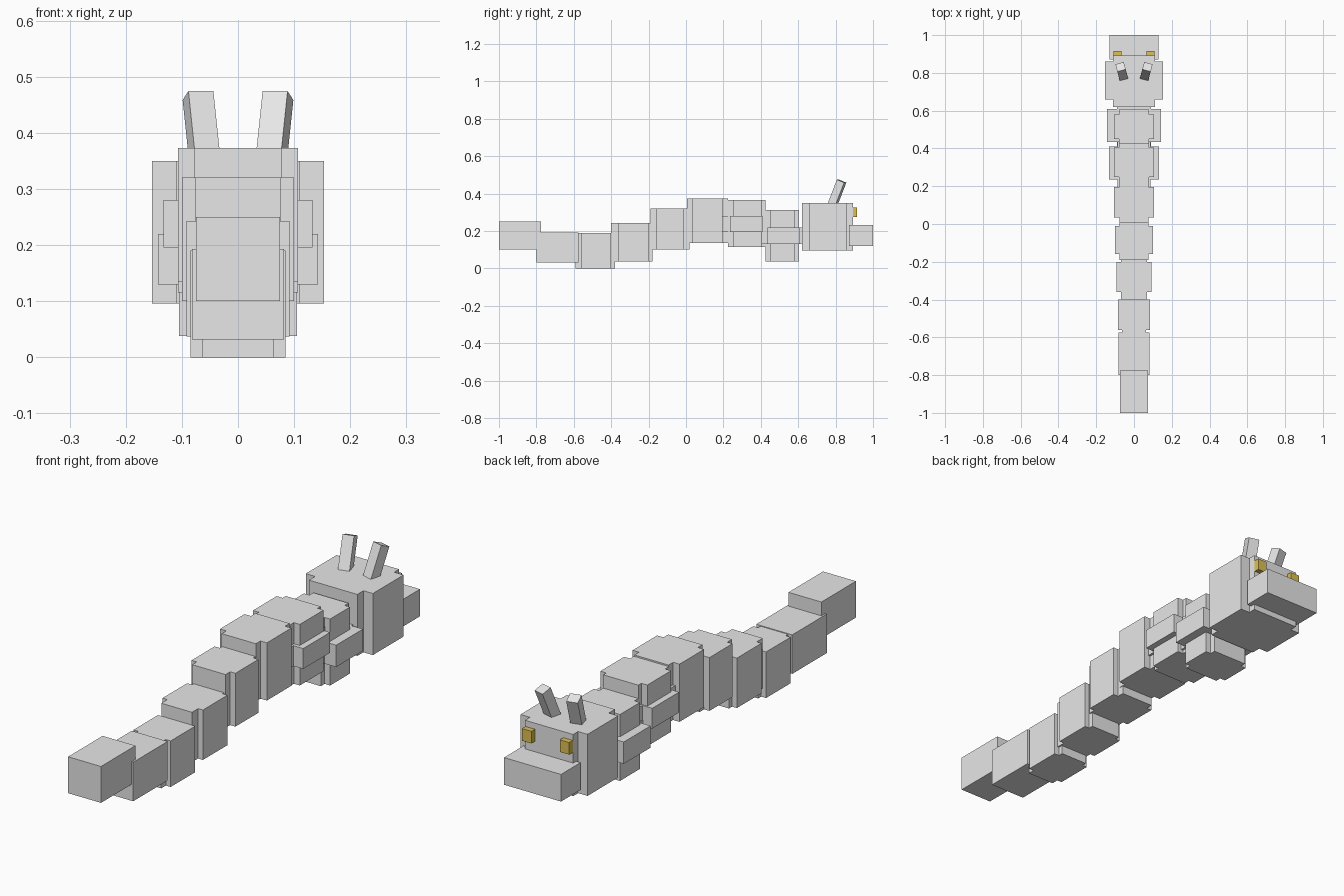
import bpy, bmesh
from math import radians
from mathutils import Matrix

cube = bpy.data.objects.get("Cube")
if cube:
    bpy.data.objects.remove(cube, do_unlink=True)


def material(name, rgb):
    m = bpy.data.materials.new(name)
    m.use_nodes = True
    m.diffuse_color = (*rgb, 1)
    m.node_tree.nodes["Principled BSDF"].inputs["Base Color"].default_value = (*rgb, 1)
    return m


grey = material("pale grey", (0.8, 0.8, 0.8))
yellow = material("eye yellow", (0.72, 0.53, 0.09))


def finish(name, bm, mat):
    bmesh.ops.recalc_face_normals(bm, faces=bm.faces)
    mesh = bpy.data.meshes.new(name)
    bm.to_mesh(mesh)
    bm.free()
    mesh.materials.append(mat)
    ob = bpy.data.objects.new(name, mesh)
    bpy.context.collection.objects.link(ob)
    return ob


def prism(name, outline, z0, z1, mat=grey):
    """Extrude a plan outline upwards."""
    bm = bmesh.new()
    face = bm.faces.new([bm.verts.new((x, y, z0)) for x, y in outline])
    top = bmesh.ops.extrude_face_region(bm, geom=[face])["geom"]
    verts = [v for v in top if isinstance(v, bmesh.types.BMVert)]
    bmesh.ops.translate(bm, verts=verts, vec=(0, 0, z1 - z0))
    return finish(name, bm, mat)


def block(name, x0, x1, y0, y1, z0, z1, mat=grey):
    return prism(name, [(x0, y0), (x1, y0), (x1, y1), (x0, y1)], z0, z1, mat)


def notched(name, wide, neck, y_out, y_in, z):
    """Block whose four upright corners are cut away by square notches."""
    (a, d), (b, c) = y_out, y_in
    right = [(neck, a), (neck, b), (wide, b), (wide, c), (neck, c), (neck, d)]
    left = [(-x, y) for x, y in reversed(right)]
    return prism(name, right + left, *z)


# Tail
block("tail_tip", -0.075, 0.075, -1.0, -0.775, 0.10, 0.25)
block("tail_segment", -0.082, 0.082, -0.80, -0.575, 0.032, 0.193)

# Body segments: half width, neck half width, outer y, inner y, z
segments = [
    ("rear_body", 0.085, 0.063, (-0.59, -0.38), (-0.56, -0.40), (0, 0.19)),
    ("lower_body", 0.092, 0.07, (-0.40, -0.18), (-0.36, -0.20), (0.037, 0.243)),
    ("middle_body", 0.10, 0.076, (-0.19, 0.02), (-0.16, -0.01), (0.10, 0.32)),
    ("upper_body", 0.107, 0.078, (0.005, 0.225), (0.035, 0.195), (0.135, 0.373)),
    ("chest", 0.107, 0.08, (0.225, 0.425), (0.25, 0.405), (0.115, 0.367)),
    ("chest_side_band", 0.133, 0.088, (0.19, 0.44), (0.235, 0.41), (0.196, 0.28)),
    ("neck", 0.105, 0.08, (0.425, 0.605), (0.45, 0.58), (0.038, 0.312)),
    ("neck_side_band", 0.143, 0.09, (0.395, 0.622), (0.435, 0.61), (0.13, 0.22)),
    ("head", 0.153, 0.11, (0.62, 0.892), (0.66, 0.86), (0.096, 0.35)),
]
for args in segments:
    notched(*args)

# Snout
block("snout", -0.13, 0.13, 0.872, 1.0, 0.12, 0.232)

# Eyes and forward-leaning horns
for side, s in (("left", 1), ("right", -1)):
    xs = sorted((s * 0.065, s * 0.108))
    block(side + "_eye", *xs, 0.885, 0.915, 0.275, 0.325, yellow)
    bm = bmesh.new()
    bmesh.ops.create_cube(bm, size=1, matrix=Matrix.Diagonal((0.046, 0.043, 0.15, 1)))
    turn = Matrix.Rotation(radians(-15 * s), 4, 'Z') @ Matrix.Rotation(radians(-22), 4, 'X')
    bm.transform(Matrix.Translation((s * 0.064, 0.805, 0.397)) @ turn)
    finish(side + "_horn", bm, grey)
